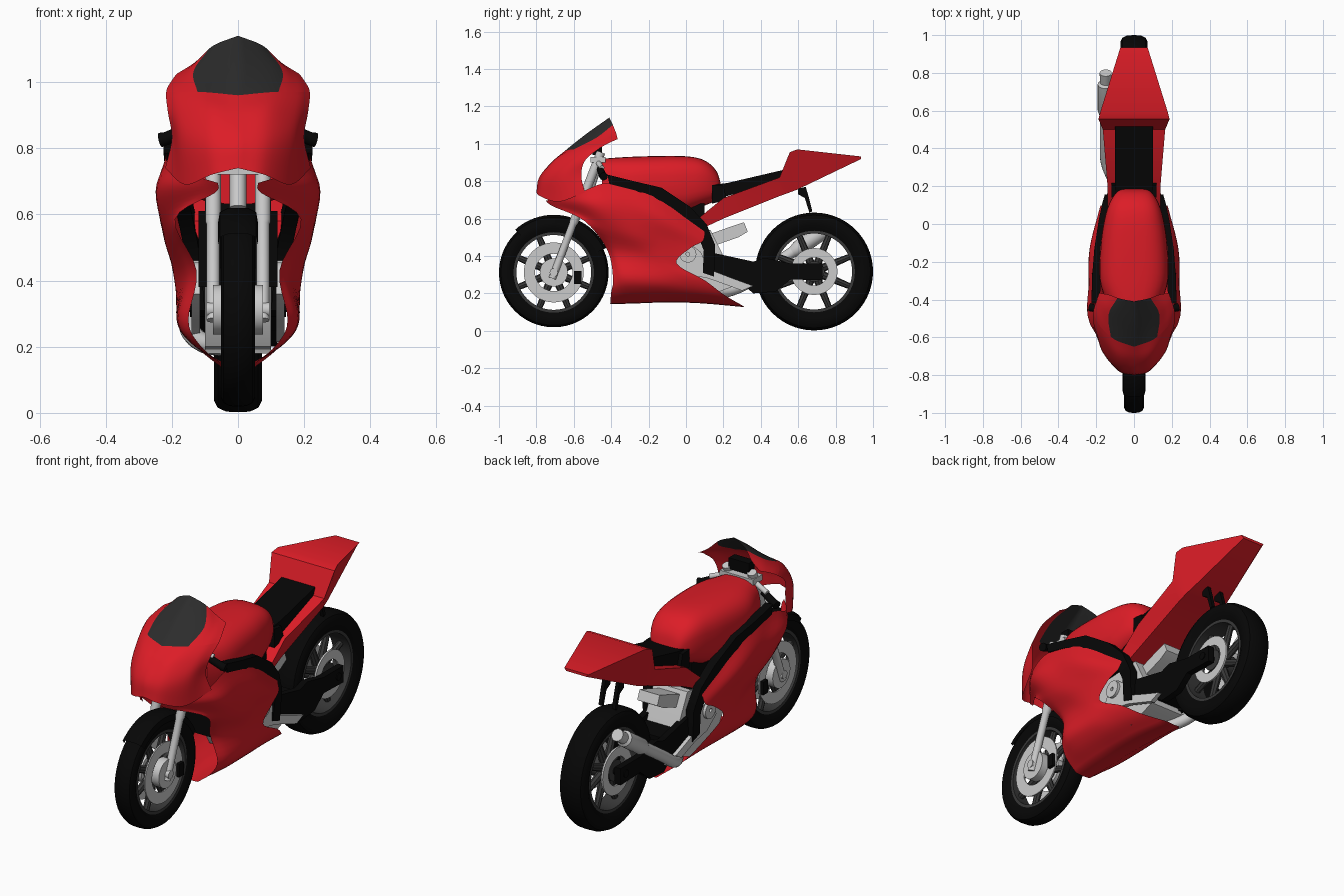
import bpy, bmesh
from math import sin, cos, pi, radians
from mathutils import Vector as V

if "Cube" in bpy.data.objects:
    bpy.data.objects.remove(bpy.data.objects["Cube"])

def material(name, r, g, b):
    m = bpy.data.materials.new(name)
    m.diffuse_color = (r, g, b, 1)
    m.use_nodes = True
    m.node_tree.nodes["Principled BSDF"].inputs["Base Color"].default_value = m.diffuse_color
    return m

RED = material("red paint", 0.72, 0.012, 0.02)
BLACK = material("black", 0.002, 0.002, 0.002)
SCREEN = material("dark screen", 0.025, 0.025, 0.025)
RIM = material("rim grey", 0.04, 0.04, 0.04)

def grid(name, rows, mat=None, ring=False, wrap=False, caps=False, mirror=False):
    """Skin rows of points; ring closes each row, wrap joins last row to first."""
    bm = bmesh.new()
    vs = [[bm.verts.new(p) for p in r] for r in rows]
    n, m = len(vs), len(vs[0])
    for i in range(n if wrap else n - 1):
        for j in range(m if ring else m - 1):
            a, b = vs[i], vs[(i + 1) % n]
            bm.faces.new((a[j], a[(j + 1) % m], b[(j + 1) % m], b[j]))
    if caps:
        bm.faces.new(vs[0])
        bm.faces.new(vs[-1])
    bmesh.ops.recalc_face_normals(bm, faces=bm.faces)
    me = bpy.data.meshes.new(name)
    bm.to_mesh(me)
    bm.free()
    me.shade_smooth()
    me.set_sharp_from_angle(angle=radians(35))
    ob = bpy.data.objects.new(name, me)
    bpy.context.collection.objects.link(ob)
    if mat:
        me.materials.append(mat)
    if mirror:
        ob.modifiers.new("Mirror", 'MIRROR')
    return ob

def smooth(pts, n=5):
    """Curve through the points (Catmull-Rom)."""
    p = [V(q) for q in pts]
    p = [2 * p[0] - p[1]] + p + [2 * p[-1] - p[-2]]
    out = []
    for i in range(1, len(p) - 2):
        a, b, c, d = p[i - 1:i + 3]
        for k in range(n):
            t = k / n
            out.append(0.5 * (2 * b + (c - a) * t + (2 * a - 5 * b + 4 * c - d) * t * t
                              + (3 * b - a - 3 * c + d) * t ** 3))
    return out + [p[-2]]

def patch(rows, n=5):
    cols = zip(*[smooth(r, n) for r in rows])
    return [list(r) for r in zip(*[smooth(c, n) for c in cols])]

def tube(name, pts, radii, mat=None, mirror=False, sides=16):
    pts = [V(p) for p in pts]
    rows = []
    for i, p in enumerate(pts):
        t = (pts[min(i + 1, len(pts) - 1)] - pts[max(i - 1, 0)]).normalized()
        u = t.cross(V((1, 0, 0)) if abs(t.x) < 0.8 else V((0, 1, 0))).normalized()
        w = t.cross(u)
        r = radii[i] if isinstance(radii, (list, tuple)) else radii
        rows.append([p + r * (u * cos(a) + w * sin(a)) for a in
                     [2 * pi * k / sides for k in range(sides)]])
    return grid(name, rows, mat, ring=True, caps=True, mirror=mirror)

def prism(name, yz, x0, x1, mat=None, mirror=False):
    return grid(name, [[(x, y, z) for y, z in yz] for x in (x0, x1)], mat,
                ring=True, caps=True, mirror=mirror)

def box(name, x0, x1, y0, y1, z0, z1, mat=None, mirror=False):
    return prism(name, [(y0, z0), (y1, z0), (y1, z1), (y0, z1)], x0, x1, mat, mirror)

def lathe(name, prof, cy, cz, mat=None, a0=0, a1=360, seg=56, closed=True, mirror=False):
    """Spin an (x, radius) profile about the axle."""
    full = a1 - a0 == 360
    ang = [radians(a0 + (a1 - a0) * k / seg) for k in range(seg if full else seg + 1)]
    rows = [[(x, cy + r * cos(a), cz + r * sin(a)) for x, r in prof] for a in ang]
    return grid(name, rows, mat, ring=closed, wrap=full, mirror=mirror)

def disc(name, x0, x1, r0, r1, cy, cz, mat=None, mirror=False):
    return lathe(name, [(x0, r0), (x0, r1), (x1, r1), (x1, r0)], cy, cz, mat, mirror=mirror)

# Wheels
def wheel(tag, cy, cz, ro, ri, w):
    d = ro - ri
    half = [(.75, 0), (1, .35), (1, .65), (.85, .86), (.5, .98)]
    prof = [(-w * a, ri + d * b) for a, b in half] + [(0, ro)]
    prof += [(w * a, ri + d * b) for a, b in reversed(half)]
    lathe(tag + "_tyre", prof, cy, cz, BLACK)
    disc(tag + "_rim", -w * .75, w * .75, ri - .015, ri + .008, cy, cz, RIM)
    disc(tag + "_hub", -w * .8, w * .8, .012, .055, cy, cz, RIM)
    for k in range(8):
        a = 2 * pi * (k + .5) / 8
        tube(f"{tag}_spoke_{k}", [(0, cy + r * cos(a), cz + r * sin(a)) for r in (.045, ri - .01)],
             [.022, .016], RIM, sides=8)

FY, FZ, RY, RZ = -.707, .312, .685, .317
wheel("front", FY, FZ, .293, .215, .052)
wheel("rear", RY, RZ, .315, .218, .072)
disc("front_brake_disc", .045, .052, .1, .16, FY, FZ, mirror=True)
disc("front_hub_cover", .03, .075, .02, .075, FY, FZ, mirror=True)
disc("rear_sprocket", .06, .07, .075, .125, RY, RZ, mirror=True)
tube("front_axle", [(-.095, FY, FZ), (.095, FY, FZ)], .022)
tube("rear_axle", [(-.125, RY, RZ), (.125, RY, RZ)], .02, BLACK)
box("front_caliper", .04, .07, -.6, -.56, .25, .32, BLACK, True)

# Front mudguard
lathe("front_mudguard", [(-.06, .265), (-.055, .295), (-.03, .308), (.03, .308), (.055, .295), (.06, .265)],
      FY, FZ, BLACK, 25, 132, 24, closed=False)

# Fork, clamps, handlebars, dash
tube("fork_leg", [(.075, -.715, .28), (.075, -.605, .57), (.075, -.6, .58), (.075, -.455, .955)],
     [.02, .02, .024, .024], mirror=True)
box("upper_clamp", -.1, .1, -.51, -.43, .9, .93)
box("lower_clamp", -.1, .1, -.57, -.49, .72, .76)
tube("steering_stem", [(0, -.56, .62), (0, -.46, .93)], .025)
tube("handlebar", [(.08, -.47, .9), (.17, -.45, .87)], .014, mirror=True)
tube("grip", [(.14, -.46, .865), (.215, -.445, .83), (.235, -.44, .825)], [.018, .02, .022], BLACK, True)
box("dash", -.06, .06, -.5, -.45, .94, 1.0, BLACK)

# Nose fairing and windscreen, cut from one smooth surface
nose = patch([
    [(0, -.80, .74), (.08, -.78, .72), (.16, -.68, .69), (.22, -.54, .74)],
    [(0, -.785, .82), (.09, -.76, .82), (.17, -.67, .82), (.2, -.56, .83)],
    [(0, -.72, .9), (.09, -.7, .91), (.17, -.63, .9), (.212, -.54, .91)],
    [(0, -.65, .96), (.105, -.61, .97), (.18, -.54, .97), (.217, -.47, .97)],
    [(0, -.53, 1.055), (.12, -.49, 1.035), (.17, -.44, 1.02), (.2, -.41, 1.005)],
    [(0, -.41, 1.14), (.075, -.395, 1.11), (.13, -.375, 1.06), (.185, -.365, 1.025)]])
grid("nose_lower", nose[:16], RED, mirror=True)
grid("nose_upper_side", [r[6:] for r in nose[15:]], RED, mirror=True)
grid("windscreen", [r[:7] for r in nose[15:]], SCREEN, mirror=True)

# Side fairing, rows from top to bottom, front to back
side = [
    [(.06, -.75, .695), (.2, -.57, .74), (.215, -.41, .79), (.21, -.18, .73), (.165, .1, .53)],
    [(.07, -.71, .665), (.235, -.52, .67), (.24, -.32, .66), (.235, -.13, .6), (.18, .09, .48)],
    [(.19, -.54, .585), (.215, -.42, .55), (.222, -.28, .52), (.21, -.13, .49), (.19, .02, .44)],
    [(.125, -.42, .43), (.155, -.37, .42), (.18, -.25, .41), (.19, -.15, .39), (.185, -.05, .36)],
    [(.15, -.39, .28), (.182, -.32, .285), (.185, -.15, .28), (.18, -.03, .29), (.165, .1, .27)],
    [(.115, -.4, .205), (.14, -.29, .21), (.14, -.1, .21), (.135, .05, .21), (.12, .2, .195)],
    [(.045, -.405, .145), (.05, -.25, .15), (.05, -.1, .155), (.05, .08, .15), (.04, .31, .13)]]
skin = patch(side)
skin.append([(0, p.y, p.z - .003) for p in skin[-1]])
grid("side_fairing", skin, RED, mirror=True)

# Fuel tank
def tank_ring(s):
    y, w, top, bot = s
    out = []
    for k in range(32):
        c, n = cos(2 * pi * k / 32), sin(2 * pi * k / 32)
        sg = lambda v: (1 if v > 0 else -1) * abs(v) ** .7
        out.append(((w * sg(c)), y, (top + bot) / 2 + (top - bot) / 2 * sg(n)))
    return out
tank = smooth([(-.45, .13, .92), (-.3, .18, .93), (-.1, .175, .935), (.03, .155, .93),
               (.11, .13, .905), (.165, .095, .85), (.19, .06, .77)])
grid("fuel_tank", [tank_ring((y, w, t, .63 + max(0, y) * .4)) for y, w, t in tank], RED, ring=True, caps=True)

# Seat and tail
prism("seat", [(.14, .7), (.14, .78), (.22, .79), (.52, .86), (.52, .8)], -.1, .1, BLACK)
prism("seat_side_trim", [(.14, .68), (.14, .78), (.2, .775), (.22, .7)], -.12, .12, BLACK)
stations = [(.04, .14, .58, .12, .525), (.2, .14, .71, .115, .6), (.5, .165, .82, .12, .72),
            (.555, .188, .955, .12, .74), (.595, .178, .97, .115, .755), (.935, .072, .932, .06, .918)]
grid("tail", [[(-w, y, t), (w, y, t), (b, y, z), (-b, y, z)] for y, w, t, b, z in stations],
     RED, ring=True, caps=True)
prism("tail_stay", [(.6, .76), (.64, .77), (.655, .72), (.675, .64), (.66, .63), (.635, .71), (.6, .73)],
      .03, .05, BLACK, True)

# Frame beams: upper and lower edge of each section
beam = [(.225, -.42, .835, -.41, .785), (.222, -.28, .8, -.27, .75), (.21, -.13, .765, -.15, .695),
        (.187, .02, .665, -.02, .61), (.168, .11, .57, .06, .52), (.155, .155, .46, .095, .43),
        (.145, .15, .29, .09, .31)]
grid("frame_beam", [[(x, a, b), (x, c, d), (x - .045, c, d), (x - .045, a, b)] for x, a, b, c, d in beam],
     BLACK, ring=True, caps=True, mirror=True)

# Swingarm
prism("swingarm", [(.1, .31), (.13, .42), (.36, .37), (.42, .39), (.56, .36), (.73, .36), (.73, .27),
                   (.56, .275), (.48, .21), (.36, .2), (.3, .25)], .085, .12, BLACK, True)
box("swingarm_bridge", -.09, .09, .15, .34, .28, .37, BLACK)

# Engine, radiator, foot plates
prism("engine_block", [(-.2, .52), (-.2, .36), (-.1, .2), (.1, .18), (.26, .24), (.2, .4), (.13, .54)], -.1, .1)
prism("cylinder_bank", [(.08, .43), (.28, .5), (.33, .53), (.31, .58), (.22, .55), (.08, .5)], -.06, .06)
prism("foot_plate", [(-.06, .36), (-.03, .43), (.03, .46), (.08, .42), (.12, .33), (.25, .28), (.36, .24),
                     (.3, .215), (.12, .28), (.02, .3)], .115, .14, None, True)
disc("engine_cover", .12, .155, .01, .045, .01, .41, None, True)
box("radiator", -.12, .12, -.36, -.32, .38, .61, BLACK)
box("airbox", -.1, .1, -.33, .1, .54, .68, BLACK)

# Exhaust on the left
tube("exhaust_pipe", smooth([(-.03, .12, .2), (-.1, .22, .21), (-.145, .32, .25), (-.15, .42, .32),
                             (-.15, .62, .455)]), .03)
tube("muffler", [(-.15, .57, .42), (-.15, .6, .44), (-.15, .74, .535), (-.15, .75, .542), (-.15, .8, .577)],
     [.03, .042, .042, .03, .032], sides=20)
